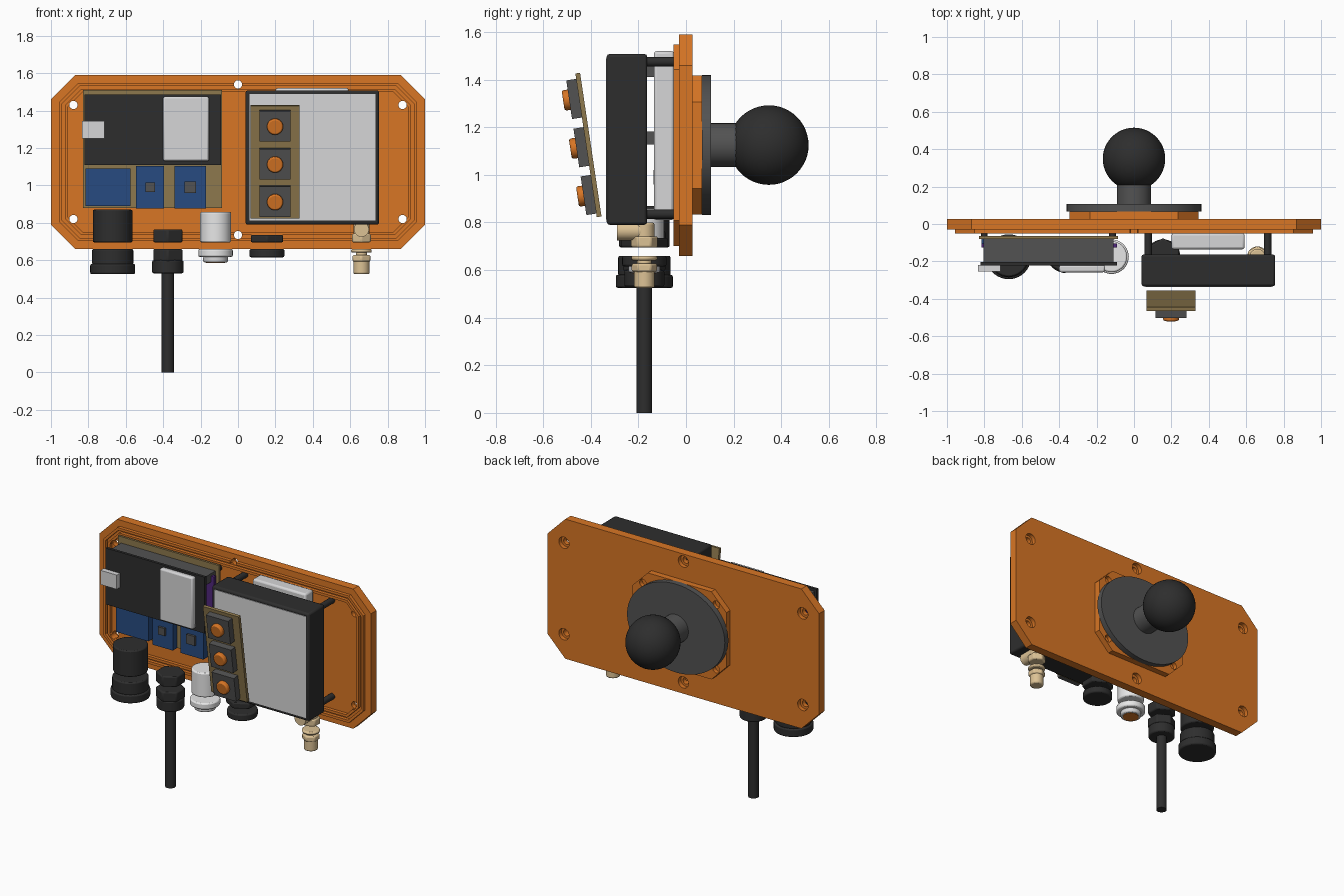
import bpy, bmesh, math
from mathutils import Matrix, Vector

if "Cube" in bpy.data.objects:
    bpy.data.objects.remove(bpy.data.objects["Cube"])

MID = 1.125      # height of the plate centre
ROW = -0.175     # depth of the connector row
parts = []


def material(name, r, g, b):
    m = bpy.data.materials.new(name)
    m.use_nodes = True
    m.diffuse_color = (r, g, b, 1)
    m.node_tree.nodes["Principled BSDF"].inputs["Base Color"].default_value = (r, g, b, 1)
    return m


orange = material("orange", 0.69, 0.18, 0.018)
black = material("black", 0.027, 0.027, 0.027)
grey = material("dark grey", 0.085, 0.085, 0.085)
silver = material("light grey", 0.67, 0.67, 0.68)
white = material("white", 0.85, 0.85, 0.85)
blue = material("blue", 0.02, 0.07, 0.22)
brown = material("board brown", 0.27, 0.19, 0.075)
gold = material("pale gold", 0.72, 0.54, 0.30)
purple = material("purple", 0.08, 0.02, 0.2)


def finish(name, bm, mat, bevel=0):
    bmesh.ops.recalc_face_normals(bm, faces=bm.faces)
    mesh = bpy.data.meshes.new(name)
    bm.to_mesh(mesh)
    bm.free()
    mesh.materials.append(mat)
    ob = bpy.data.objects.new(name, mesh)
    bpy.context.collection.objects.link(ob)
    if bevel:
        mod = ob.modifiers.new("bevel", "BEVEL")
        mod.width, mod.segments, mod.limit_method = bevel, 2, "ANGLE"
    parts.append(ob)
    return ob


def box(name, xs, ys, zs, mat, bevel=0):
    bm = bmesh.new()
    bmesh.ops.create_cube(bm, size=1)
    spans = (xs, ys, zs)
    bmesh.ops.scale(bm, vec=[b - a for a, b in spans], verts=bm.verts)
    bmesh.ops.translate(bm, vec=[(a + b) / 2 for a, b in spans], verts=bm.verts)
    return finish(name, bm, mat, bevel)


def add_cyl(bm, x, y, z, r, length, axis, sides):
    """Cylinder centred on a point, along y or z."""
    turn = Matrix.Rotation(math.pi / 2, 4, "X") if axis == "Y" else Matrix()
    bmesh.ops.create_cone(bm, cap_ends=True, segments=sides, radius1=r, radius2=r,
                          depth=length, matrix=Matrix.Translation((x, y, z)) @ turn)


def cyl(name, x, y, z, r, length, mat, axis="Z", sides=40, bevel=0):
    bm = bmesh.new()
    add_cyl(bm, x, y, z, r, length, axis, sides)
    return finish(name, bm, mat, bevel)


def stack(name, x, mat, steps):
    """Connector made of (radius, bottom, top, sides) slices."""
    for i, (r, z0, z1, sides) in enumerate(steps):
        cyl(f"{name}_{i + 1}", x, ROW, (z0 + z1) / 2, r, z1 - z0, mat,
            sides=sides, bevel=0.008)


def octagon(hx, hz, c):
    corner = [(hx, hz - c), (hx - c, hz)]
    pts = corner + [(-x, z) for x, z in reversed(corner)]
    return pts + [(-x, -z) for x, z in pts]


def slab(name, outline, y0, y1, mat, inner=None):
    """Outline in the xz plane given depth, optionally hollow."""
    bm = bmesh.new()
    loops = [[[bm.verts.new((x, y, MID + z)) for x, z in pts] for y in (y0, y1)]
             for pts in (outline, inner) if pts]
    n = len(outline)
    for front, back in loops:
        for i in range(n):
            j = (i + 1) % n
            bm.faces.new((front[i], front[j], back[j], back[i]))
    for side in (0, 1):
        if inner:
            a, b = loops[0][side], loops[1][side]
            for i in range(n):
                j = (i + 1) % n
                bm.faces.new((a[i], a[j], b[j], b[i]))
        else:
            bm.faces.new(loops[0][side])
    return finish(name, bm, mat)


def drill(targets, holes):
    bm = bmesh.new()
    for x, z, r, y0, y1 in holes:
        add_cyl(bm, x, (y0 + y1) / 2, z, r, y1 - y0, "Y", 24)
    cutter = finish("hole_cutter", bm, orange)
    cutter.hide_render = True
    for ob in targets:
        mod = ob.modifiers.new("holes", "BOOLEAN")
        mod.operation, mod.solver, mod.object = "DIFFERENCE", "EXACT", cutter
        mod.use_self = True
        bpy.context.view_layer.objects.active = ob
        bpy.ops.object.modifier_apply(modifier=mod.name)
    parts.remove(cutter)
    bpy.data.objects.remove(cutter)


# Back plate with sealing ribs and screw holes
def inset(d):
    return octagon(1 - d, 0.465 - d, 0.13 - 0.586 * d)


plate = slab("back_plate", inset(0), -0.03, 0.028, orange)
ribs = [slab(f"sealing_rib_{i + 1}", inset(d), -0.052, -0.028, orange, inset(d + 0.017))
        for i, d in enumerate((0.042, 0.075))]
screws = [(x, MID + z) for x in (-0.88, 0.88) for z in (-0.305, 0.305)]
screws += [(0, MID + z) for z in (-0.39, 0.415)]
drill([plate] + ribs, [(x, z, 0.022, -0.1, 0.1) for x, z in screws])
drill([plate], [(x, z, 0.038, 0.0, 0.1) for x, z in screws])

# Ball mount on the back
pad = slab("mount_pad", octagon(0.345, 0.292, 0.11), 0.025, 0.068, orange)
drill([pad], [(x, MID + z, 0.025, 0.04, 0.1) for x in (-0.27, 0.27) for z in (-0.215, 0.215)])
disc = cyl("mount_disc", 0, 0, 0, 1, 0.038, grey, axis="Y", sides=64)
disc.data.transform(Matrix.Translation((0, 0.087, MID)) @ Matrix.Diagonal((0.36, 1, 0.294, 1)))
cyl("mount_neck", 0, 0.17, MID, 0.092, 0.16, grey, axis="Y")
bm = bmesh.new()
bmesh.ops.create_uvsphere(bm, u_segments=48, v_segments=24, radius=0.167,
                          matrix=Matrix.Translation((0, 0.348, MID)))
finish("mount_ball", bm, black)

# Stacked circuit boards on the right side of the model
box("carrier_board", (-0.83, -0.085), (-0.08, -0.065), (0.88, 1.51), brown)
for x in (-0.8, -0.115):
    for z in (0.92, 1.47):
        cyl("carrier_post", x, -0.05, z, 0.018, 0.05, black, axis="Y", sides=16)
box("processor_board", (-0.815, -0.09), (-0.126, -0.104), (1.13, 1.45), purple)
for name, z in (("upper_header", 1.44), ("lower_header", 1.155)):
    box(name, (-0.805, -0.11), (-0.205, -0.08), (z - 0.028, z + 0.028), grey)
box("top_board", (-0.82, -0.09), (-0.222, -0.204), (1.11, 1.485), black)
box("top_board_socket", (-0.4, -0.155), (-0.258, -0.22), (1.13, 1.475), silver, 0.01)
box("side_socket", (-0.835, -0.715), (-0.255, -0.22), (1.25, 1.345), silver)

# Blue modules below them
for name, x0, x1, chip in (("wide_module", -0.815, -0.575, 0),
                           ("middle_module", -0.545, -0.395, 0.025),
                           ("inner_module", -0.34, -0.17, 0.031)):
    half = 0.1 if not chip else 0.113
    box(name, (x0, x1), (-0.122, -0.078), (0.99 - half, 0.99 + half), blue)
    if chip:
        mid = (x0 + x1) / 2
        box(name + "_chip", (mid - chip, mid + chip), (-0.137, -0.12),
            (0.99 - chip, 0.99 + chip), grey)

# Display case with screen and posts
box("display_case", (0.04, 0.755), (-0.333, -0.163), (0.79, 1.508), black, 0.012)
box("display_screen", (0.062, 0.736), (-0.337, -0.329), (0.812, 1.488), silver)
for x in (0.075, 0.715):
    for z in (0.835, 1.475):
        cyl("display_post", x, -0.095, z, 0.02, 0.14, black, axis="Y", sides=16)
box("battery", (0.2, 0.592), (-0.135, -0.05), (0.81, 1.52), silver, 0.012)

# Tilted button board, built flat and then leaned forward
lean = Matrix.Translation((0.198, -0.4, 1.127)) @ Matrix.Rotation(math.radians(8.5), 4, "X")
panel = [box("button_board", (-0.132, 0.132), (-0.02, 0), (-0.305, 0.305), brown)]
for z in (-0.208, -0.005, 0.2):
    panel.append(box("button_base", (-0.082, 0.082), (-0.062, -0.018), (z - 0.082, z + 0.082), grey))
    panel.append(cyl("button_cap", 0, -0.07, z, 0.043, 0.035, orange, axis="Y", sides=32, bevel=0.008))
for ob in panel:
    ob.data.transform(lean)

# Connector row, with a gap where the case wall would sit
stack("power_socket", -0.67, black, [(0.106, 0.695, 0.87, 40), (0.11, 0.575, 0.66, 40),
                                     (0.12, 0.525, 0.58, 40)])
stack("cable_gland", -0.375, black, [(0.09, 0.695, 0.765, 6), (0.09, 0.595, 0.66, 6),
                                     (0.084, 0.53, 0.6, 40)])
cyl("cable", -0.375, ROW, 0.27, 0.033, 0.54, black, sides=32)
stack("vent", -0.12, white, [(0.083, 0.695, 0.858, 40), (0.092, 0.618, 0.66, 40)])
cyl("vent_cap", -0.12, ROW, 0.605, 0.066, 0.034, silver, bevel=0.008)
cyl("vent_seal", -0.12, ROW, 0.589, 0.05, 0.008, orange)
stack("blanking_plug", 0.155, black, [(0.1, 0.695, 0.735, 6), (0.093, 0.615, 0.66, 40)])
stack("antenna_socket", 0.66, gold, [(0.042, 0.73, 0.8, 32), (0.058, 0.695, 0.742, 6),
                                     (0.03, 0.62, 0.645, 32), (0.055, 0.64, 0.66, 32),
                                     (0.055, 0.592, 0.628, 6), (0.043, 0.525, 0.6, 32)])
cyl("antenna_elbow", 0.66, -0.24, 0.765, 0.04, 0.1, gold, axis="Y", sides=32)

# Smooth the round parts, keep the edges sharp
bpy.ops.object.select_all(action="DESELECT")
for ob in parts:
    ob.select_set(True)
bpy.context.view_layer.objects.active = plate
bpy.ops.object.shade_smooth_by_angle(angle=math.radians(30))
